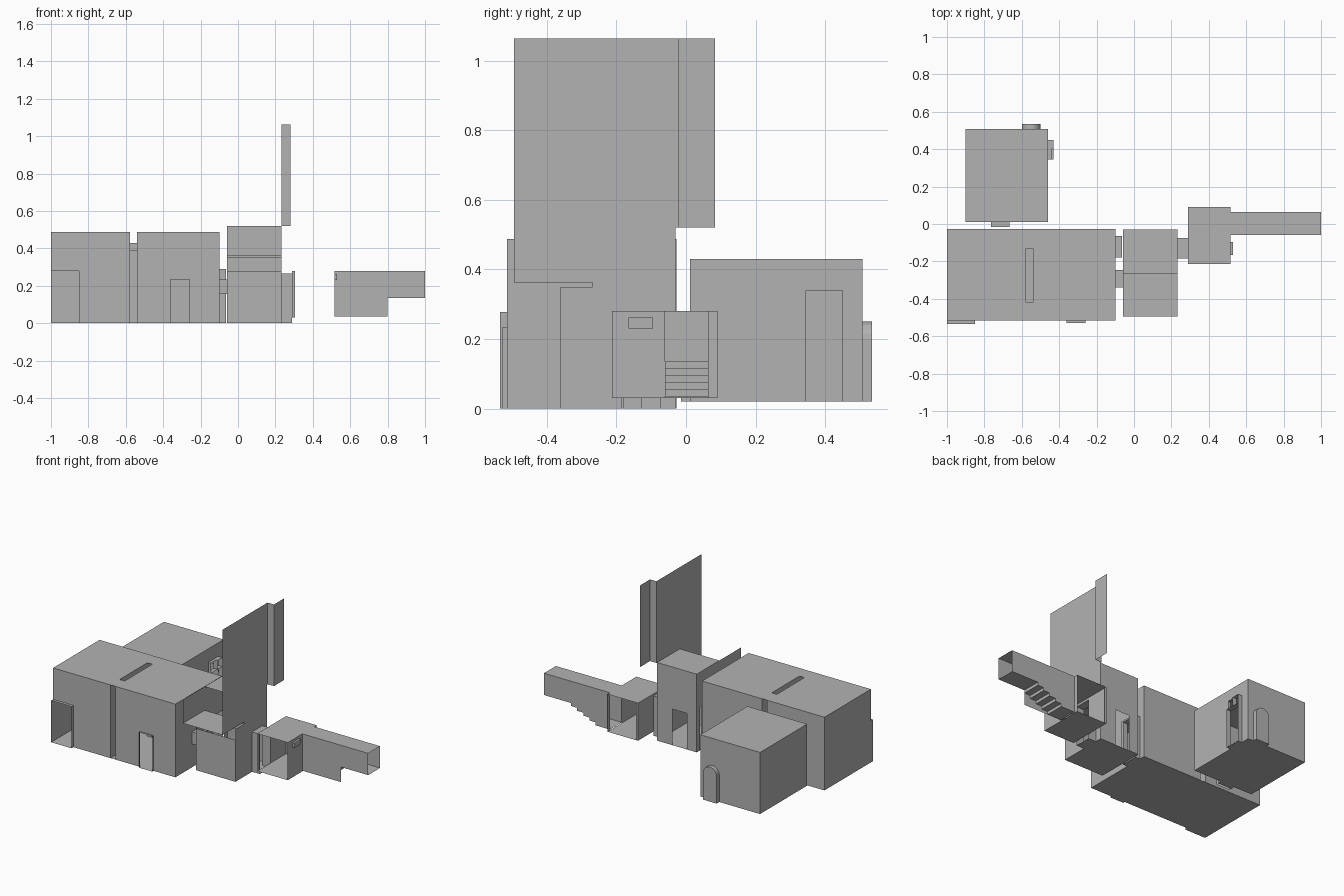
import bpy, bmesh, math

if "Cube" in bpy.data.objects:
    bpy.data.objects.remove(bpy.data.objects["Cube"])

grey = bpy.data.materials.new("plain grey")
grey.diffuse_color = (0.45, 0.45, 0.45, 1)
grey.use_nodes = True
grey.node_tree.nodes["Principled BSDF"].inputs["Base Color"].default_value = grey.diffuse_color


class Part:
    """Collects thin panels into one named object."""
    def __init__(self, name):
        self.name, self.bm = name, bmesh.new()

    def face(self, pts):
        self.bm.faces.new([self.bm.verts.new(p) for p in pts])

    def panel(self, axis, at, u, v, holes=()):
        """Flat sheet at x, y or z = at, with rectangular holes (u0, u1, v0, v1)."""
        us = sorted({*u, *[c for h in holes for c in h[:2]]})
        vs = sorted({*v, *[c for h in holes for c in h[2:]]})
        place = {'x': lambda a, b: (at, a, b),
                 'y': lambda a, b: (a, at, b),
                 'z': lambda a, b: (a, b, at)}[axis]
        for a, b in zip(us, us[1:]):
            for c, d in zip(vs, vs[1:]):
                m, n = (a + b) / 2, (c + d) / 2
                if any(h[0] < m < h[1] and h[2] < n < h[3] for h in holes):
                    continue
                self.face([place(a, c), place(b, c), place(b, d), place(a, d)])

    def tunnel(self, axis, x, y, z):
        """Four-sided sleeve, open at both ends of the given axis."""
        if axis != 'x':
            for k in x:
                self.panel('x', k, y, z)
        if axis != 'y':
            for k in y:
                self.panel('y', k, x, z)
        for k in z:
            self.panel('z', k, x, y)

    def done(self):
        bmesh.ops.remove_doubles(self.bm, verts=self.bm.verts, dist=1e-5)
        me = bpy.data.meshes.new(self.name)
        self.bm.to_mesh(me)
        self.bm.free()
        me.materials.append(grey)
        bpy.context.collection.objects.link(bpy.data.objects.new(self.name, me))


# Main hall shell, with a ribbed groove across the middle
X, Y, Z = (-1, -0.10), (-0.515, -0.027), (0, 0.487)
gx = (-0.577, -0.54)
groove = (*gx, *Z)
p = Part("main_hall")
p.panel('z', 0, X, Y)
p.panel('z', Z[1], X, Y, [(*gx, -0.42, -0.13)])
p.panel('x', X[0], Y, Z)
p.panel('x', X[1], Y, Z, [(-0.18, -0.065, 0, 0.29), (-0.34, -0.245, 0.155, 0.235)])
p.panel('y', Y[0], X, Z, [groove, (-1, -0.85, 0, 0.278), (-0.36, -0.26, 0, 0.235)])
p.panel('y', Y[1], X, Z, [groove, (-0.765, -0.665, 0.02, 0.25)])
p.done()

# Columns and ceiling beam that form the groove
p = Part("hall_rib")
for x in gx:
    p.panel('x', x, (Y[0], -0.42), Z)
    p.panel('x', x, (-0.13, Y[1]), Z)
    p.panel('x', x, (-0.42, -0.13), (0.39, Z[1]))
for y in (-0.42, -0.13):
    p.panel('y', y, gx, (0, 0.39))
p.panel('z', 0.39, gx, (-0.42, -0.13))
p.done()

# Door and window sleeves around the hall
p = Part("hall_openings")
p.tunnel('y', (-1, -0.85), (-0.535, Y[0]), (0, 0.278))
p.tunnel('y', (-0.36, -0.26), (-0.528, Y[0]), (0, 0.235))
p.tunnel('x', (-0.10, -0.065), (-0.18, -0.065), (0, 0.29))
p.tunnel('x', (-0.10, -0.06), (-0.34, -0.245), (0.155, 0.235))
p.done()

# Back room shell
BX, BY, BZ = (-0.90, -0.46), (0.012, 0.507), (0.02, 0.43)
ax, ar, spring = -0.55, 0.05, 0.20
p = Part("back_room")
for z in BZ:
    p.panel('z', z, BX, BY)
p.panel('x', BX[0], BY, BZ)
p.panel('x', BX[1], BY, BZ, [(0.345, 0.45, 0.02, 0.34)])
p.panel('y', BY[0], BX, BZ, [(-0.765, -0.665, 0.02, 0.25)])
p.panel('y', BY[1], BX, BZ, [(ax - ar, ax + ar, 0.02, 0.25)])
p.done()

# Back room doorways: link to the hall, side door with transom
p = Part("back_room_openings")
p.tunnel('y', (-0.765, -0.665), (-0.015, BY[0]), (0.02, 0.25))
p.tunnel('x', (BX[1], -0.43), (0.345, 0.45), (0.02, 0.28))
p.tunnel('x', (BX[1], -0.44), (0.345, 0.40), (0.28, 0.34))
p.tunnel('x', (BX[1], -0.43), (0.40, 0.45), (0.28, 0.34))
p.done()

# Round-topped alcove on the back wall
p = Part("arched_door")
arc = [(ax + ar * math.cos(math.pi * i / 10), spring + ar * math.sin(math.pi * i / 10))
       for i in range(11)]
outline = [(ax + ar, 0.02)] + arc + [(ax - ar, 0.02)]
y0, y1 = BY[1], 0.535
p.face([(x, y1, z) for x, z in outline])
for (a, b), (c, d) in zip(outline, outline[1:] + outline[:1]):
    p.face([(a, y0, b), (c, y0, d), (c, y1, d), (a, y1, b)])
for (a, b), (c, d) in zip(arc, arc[1:]):          # wall left above the arch
    p.face([(a, y0, b), (c, y0, d), (c, y0, 0.25), (a, y0, 0.25)])
p.done()

# Middle room with a low front and a taller rear
MX = (-0.058, 0.233)
p = Part("middle_room")
p.panel('z', 0, MX, (-0.36, -0.03))
p.panel('z', 0.35, MX, (-0.36, -0.268))
p.panel('z', 0.52, MX, (-0.268, -0.03))
p.panel('y', -0.36, MX, (0, 0.278))
p.panel('y', -0.268, MX, (0.35, 0.363))
p.panel('y', -0.03, MX, (0, 0.52), [(0.015, 0.12, 0, 0.24)])
p.panel('x', MX[0], (-0.36, -0.03), (0, 0.35),
        [(-0.18, -0.065, 0, 0.29), (-0.34, -0.245, 0.155, 0.235)])
p.panel('x', MX[1], (-0.36, -0.03), (0, 0.35), [(-0.185, -0.075, 0, 0.265)])
for x in MX:
    p.panel('x', x, (-0.268, -0.03), (0.35, 0.52))
p.done()

# Outdoor ledge and the tall backdrop wall beside it
p = Part("ledge")
p.panel('z', 0.363, MX, (-0.495, -0.268))
p.panel('x', MX[0], (-0.495, -0.268), (0.363, 0.52))
p.done()
p = Part("tall_wall")
p.panel('x', MX[1], (-0.495, -0.268), (0.363, 0.52))
p.panel('x', MX[1], (-0.495, -0.022), (0.52, 1.063))
p.panel('y', -0.022, (MX[1], 0.28), (0.52, 1.063))
p.panel('x', 0.28, (-0.022, 0.083), (0.52, 1.063))
p.done()

# Short passage to the right-hand room
p = Part("passage")
p.tunnel('x', (MX[1], 0.29), (-0.185, -0.075), (0, 0.265))
p.done()

# Right-hand room, open at front and back
RX, RY, RZ = (0.29, 0.515), (-0.213, 0.09), (0.03, 0.28)
CY = (-0.06, 0.065)
p = Part("right_room")
for z in RZ:
    p.panel('z', z, RX, RY)
p.panel('x', RX[0], RY, RZ, [(-0.185, -0.075, 0.03, 0.265)])
p.panel('x', RX[1], RY, RZ, [(*CY, *RZ), (-0.165, -0.095, 0.23, 0.262)])
for y in RY:
    p.panel('y', y, (0.29, 0.305), RZ)
p.tunnel('x', (0.515, 0.53), (-0.165, -0.095), (0.23, 0.262))
p.panel('x', 0.53, (-0.165, -0.095), (0.23, 0.262))
p.done()

# Corridor with stairs climbing to the open end
p = Part("corridor")
sx, run, n, z0, z1 = 0.62, 0.045, 5, 0.035, 0.135
rise = (z1 - z0) / n
p.panel('z', 0.28, (0.515, 1), CY)
p.panel('y', CY[0], (0.515, 0.80), (z0, 0.28))
p.panel('y', CY[0], (0.80, 1), (z1, 0.28))
p.panel('z', z0, (0.515, sx), CY)
p.panel('y', CY[1], (0.515, sx), (z0, 0.28))
for i in range(n):
    x, z = sx + run * i, z0 + rise * (i + 1)
    x2 = 1 if i == n - 1 else x + run
    p.panel('x', x, CY, (z - rise, z))
    p.panel('z', z, (x, x2), CY)
    p.panel('y', CY[1], (x, x2), (z, 0.28))
p.done()
